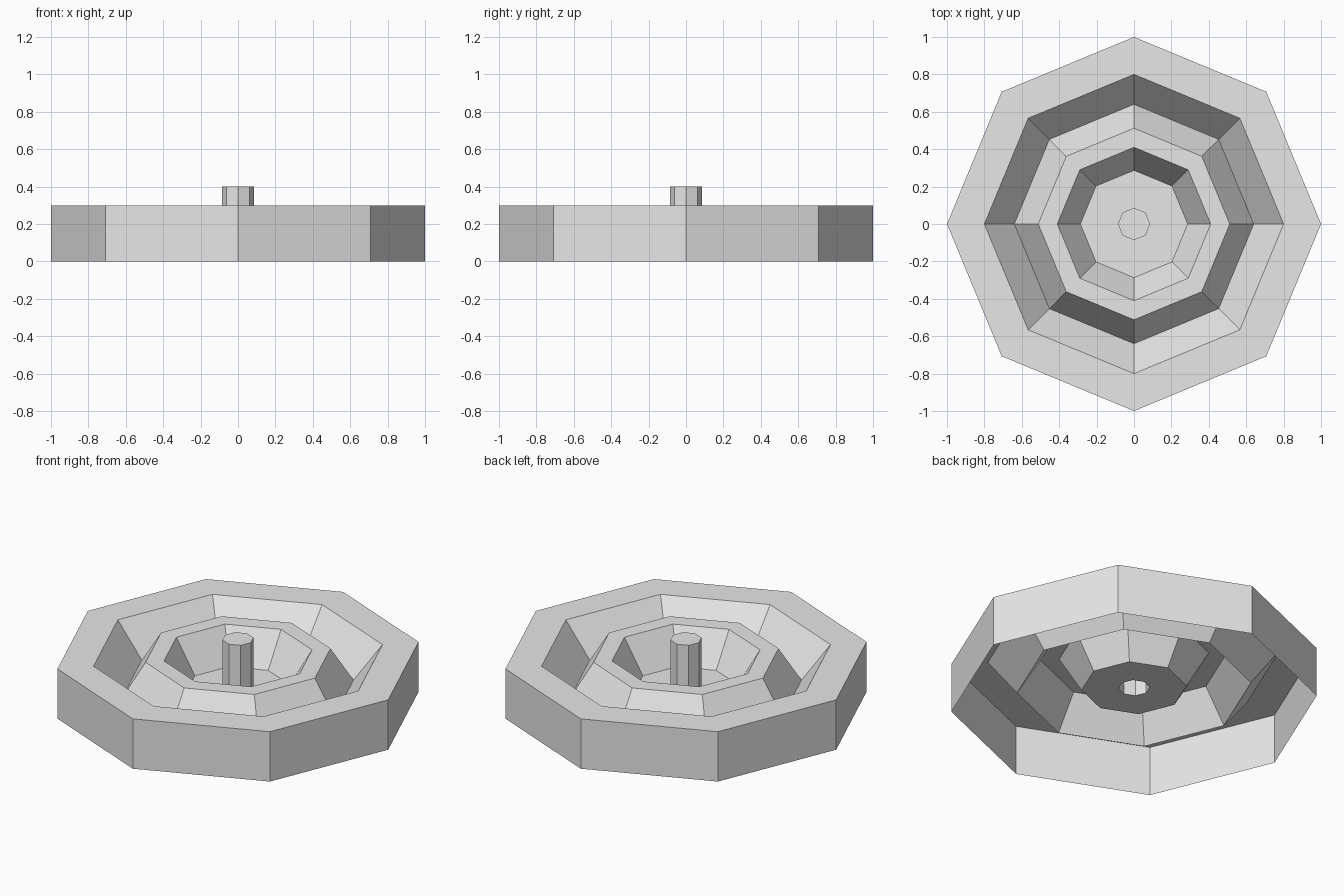
import bpy
import bmesh
from math import cos, sin, tau

cube = bpy.data.objects.get("Cube")
if cube:
    bpy.data.objects.remove(cube, do_unlink=True)

SIDES = 8
BASE, GROOVE, RIM, POST = 0.0, 0.1, 0.3, 0.4

grey = bpy.data.materials.new("light grey")
grey.use_nodes = True
color = (0.8, 0.8, 0.8, 1)
grey.diffuse_color = color
grey.node_tree.nodes["Principled BSDF"].inputs["Base Color"].default_value = color


def lathe(name, profile, cap):
    """Spin a radius/height profile into an open eight-sided shell."""
    bm = bmesh.new()
    rings = [[bm.verts.new((r * cos(tau * i / SIDES), r * sin(tau * i / SIDES), z))
              for i in range(SIDES)] for r, z in profile]
    for low, high in zip(rings, rings[1:]):
        for i in range(SIDES):
            j = (i + 1) % SIDES
            bm.faces.new((low[i], low[j], high[j], high[i]))
    if cap:
        bm.faces.new(rings[-1])
    mesh = bpy.data.meshes.new(name)
    bm.to_mesh(mesh)
    bm.free()
    mesh.materials.append(grey)
    obj = bpy.data.objects.new(name, mesh)
    bpy.context.collection.objects.link(obj)
    return obj


# Basin: outer wall, rim, V-shaped groove, raised inner rim, sunken floor
lathe("basin", [(1, BASE), (1, RIM), (0.8, RIM), (0.64, GROOVE), (0.512, RIM),
                (0.41, RIM), (0.287, GROOVE), (0.086, GROOVE)], cap=False)

# Hollow centre post, closed on top and open below
lathe("centre_post", [(0.086, GROOVE), (0.086, POST)], cap=True)
